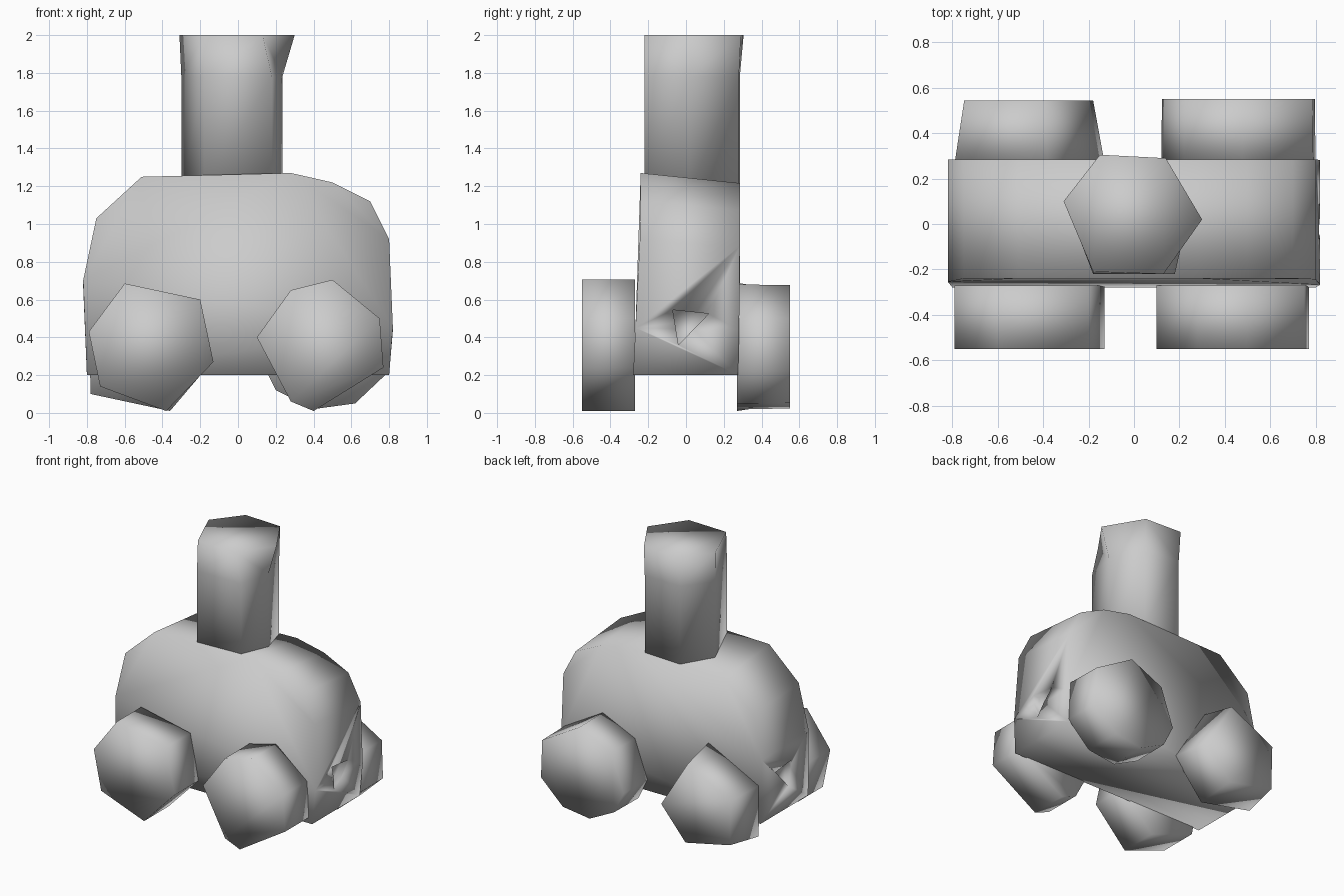
import bpy, bmesh

if "Cube" in bpy.data.objects:
    bpy.data.objects.remove(bpy.data.objects["Cube"])


def loft(name, rings):
    """Closed solid through rings of equal point count, smooth shaded."""
    bm = bmesh.new()
    loops = [[bm.verts.new(p) for p in ring] for ring in rings]
    n = len(loops[0])
    for a, b in zip(loops, loops[1:]):
        for i in range(n):
            j = (i + 1) % n
            bm.faces.new((a[i], a[j], b[j], b[i]))
    bm.faces.new(loops[0])
    bm.faces.new(loops[-1])
    bmesh.ops.recalc_face_normals(bm, faces=bm.faces)
    bmesh.ops.triangulate(bm, faces=bm.faces)
    for f in bm.faces:
        f.smooth = True
    mesh = bpy.data.meshes.new(name)
    bm.to_mesh(mesh)
    bm.free()
    obj = bpy.data.objects.new(name, mesh)
    bpy.context.collection.objects.link(obj)
    return obj


def at_y(profile, y, scale=1.0):
    cx = sum(p[0] for p in profile) / len(profile)
    cz = sum(p[1] for p in profile) / len(profile)
    return [(cx + (x - cx) * scale, y, max(0.0, cz + (z - cz) * scale))
            for x, z in profile]


# Body: arched slab, slightly thicker towards the bottom at the front
arch = [(-0.80, 0.20), (-0.82, 0.70), (-0.75, 1.03), (-0.51, 1.25),
        (0.28, 1.27), (0.50, 1.22), (0.70, 1.12), (0.80, 0.92),
        (0.82, 0.45), (0.80, 0.20)]
front = [(x, -0.28 + 0.04 * min(1, (z - 0.2) / 0.8), z) for x, z in arch]
back = [(x, 0.275 + 0.01 * min(1, (z - 0.2) / 0.4),
         z - 0.05 * max(0, (z - 0.2))) for x, z in arch]
body = loft("body", [front, back])

# Small triangular dents in both sides of the body
for side, label in ((1, "right"), (-1, "left")):
    tri = [(-0.07, 0.545), (0.12, 0.525), (-0.04, 0.36)]
    cutter = loft("dent_cutter_" + label,
                  [[(side * x, y, z) for y, z in tri] for x in (0.77, 0.90)])
    cutter.hide_render = True
    cutter.hide_viewport = True
    mod = body.modifiers.new("dent_" + label, 'BOOLEAN')
    mod.operation = 'DIFFERENCE'
    mod.solver = 'EXACT'
    mod.object = cutter

# Four stubby faceted feet: profile, inner y, outer y, outer scale
feet = {
    "front_left_foot": ([(-0.60, 0.685), (-0.20, 0.60), (-0.13, 0.27),
                         (-0.38, 0.01), (-0.73, 0.14), (-0.79, 0.43)],
                        -0.27, -0.55, 1.0),
    "front_right_foot": ([(0.10, 0.40), (0.28, 0.65), (0.50, 0.705),
                          (0.75, 0.50), (0.77, 0.24), (0.40, 0.01),
                          (0.28, 0.06)], -0.27, -0.55, 1.0),
    "back_right_foot": ([(0.12, 0.28), (0.22, 0.56), (0.48, 0.68),
                         (0.79, 0.50), (0.80, 0.22), (0.62, 0.05),
                         (0.40, 0.02), (0.20, 0.12)], 0.27, 0.55, 0.99),
    "back_left_foot": ([(-0.38, 0.69), (-0.79, 0.48), (-0.78, 0.10),
                        (-0.36, 0.01), (-0.13, 0.28)], 0.27, 0.545, 0.86),
}
for name, (profile, y_in, y_out, scale) in feet.items():
    loft(name, [at_y(profile, y_in), at_y(profile, y_out, scale)])

# Neck: irregular six-sided column flaring at one top corner
top = [(-0.31, 0.10), (-0.15, 0.305), (0.14, 0.29),
       (0.30, 0.02), (0.13, -0.22), (-0.18, -0.21)]
shaft = [(-0.30, 0.09), (-0.15, 0.285), (0.14, 0.28),
         (0.235, 0.02), (0.18, -0.22), (-0.18, -0.22)]
loft("neck", [[(x, y, z) for x, y in ring] for ring, z in
              ((shaft, 1.18), (shaft, 1.78), (top, 2.0))])
